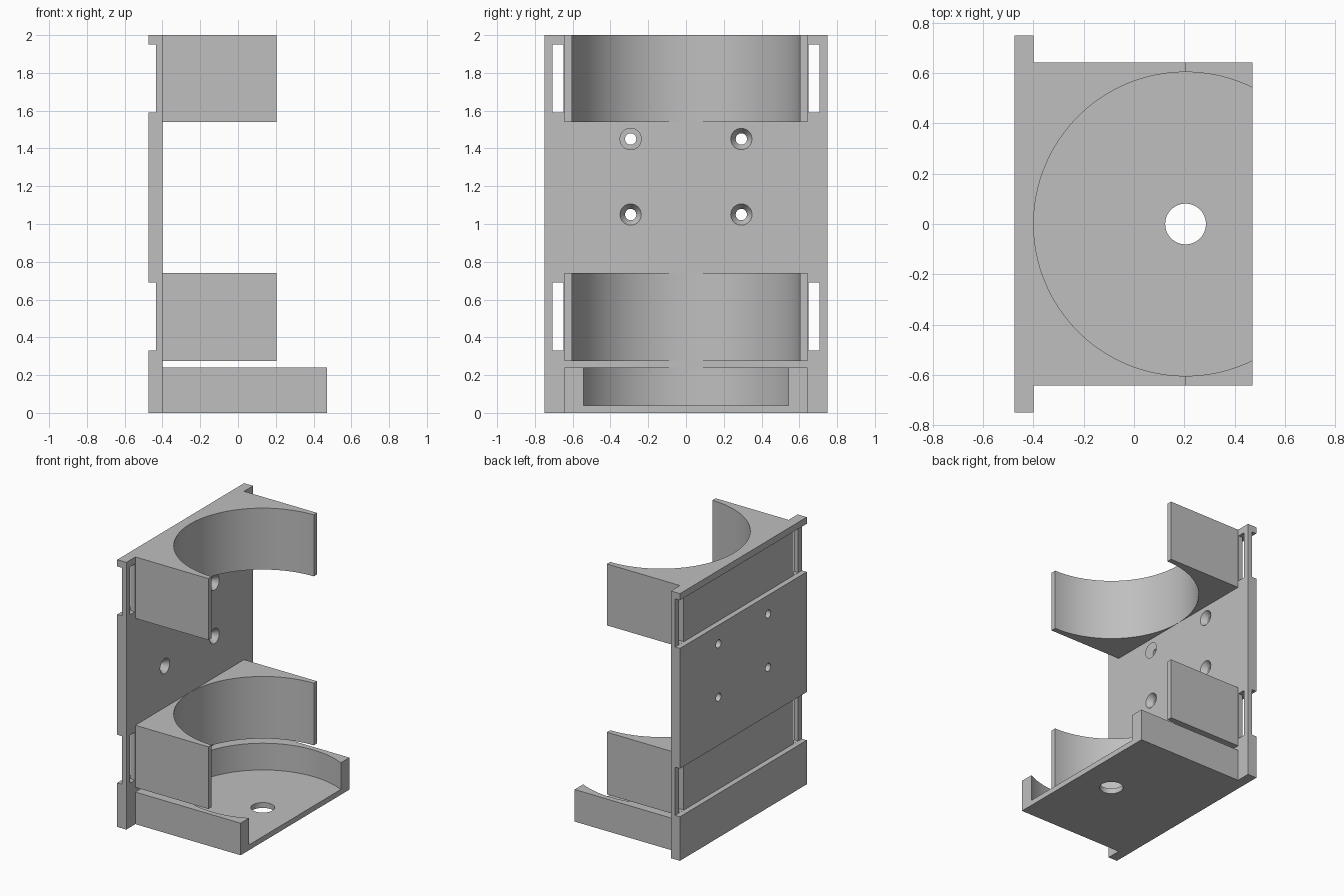
import bpy, bmesh, math
from mathutils import Matrix, Vector

cube = bpy.data.objects.get("Cube")
if cube:
    bpy.data.objects.remove(cube, do_unlink=True)

# Single plastic colour
grey = bpy.data.materials.new("grey plastic")
grey.use_nodes = True
colour = (0.52, 0.52, 0.52, 1)
grey.diffuse_color = colour
grey.node_tree.nodes["Principled BSDF"].inputs["Base Color"].default_value = colour

BACK, FACE, RECESS = -0.475, -0.40, -0.435   # plate planes along x
AXIS_X, BORE = 0.205, 0.604                  # cradle bore
HALF_W, PLATE_W = 0.643, 0.75
SLOTS = ((0.33, 0.69), (1.59, 1.95))


def finish(name, bm):
    bmesh.ops.recalc_face_normals(bm, faces=bm.faces)
    mesh = bpy.data.meshes.new(name)
    bm.to_mesh(mesh)
    bm.free()
    mesh.materials.append(grey)
    obj = bpy.data.objects.new(name, mesh)
    bpy.context.collection.objects.link(obj)
    return obj


def prism(name, points, direction):
    bm = bmesh.new()
    face = bm.faces.new([bm.verts.new(p) for p in points])
    ext = bmesh.ops.extrude_face_region(bm, geom=[face])
    verts = [v for v in ext["geom"] if isinstance(v, bmesh.types.BMVert)]
    bmesh.ops.translate(bm, verts=verts, vec=direction)
    return finish(name, bm)


def box(name, x0, x1, y0, y1, z0, z1):
    return prism(name, [(x0, y0, z0), (x1, y0, z0), (x1, y1, z0), (x0, y1, z0)],
                 (0, 0, z1 - z0))


def cone(name, start, end, r0, r1, sides):
    a, b = Vector(start), Vector(end)
    turn = (b - a).to_track_quat("Z", "Y").to_matrix().to_4x4()
    bm = bmesh.new()
    bmesh.ops.create_cone(bm, cap_ends=True, segments=sides, radius1=r0, radius2=r1,
                          depth=(b - a).length,
                          matrix=Matrix.Translation((a + b) / 2) @ turn)
    return finish(name, bm)


def cut(obj, cutter):
    cutter.hide_render = True
    mod = obj.modifiers.new("cut", "BOOLEAN")
    mod.operation, mod.solver, mod.object = "DIFFERENCE", "EXACT", cutter
    bpy.context.view_layer.objects.active = obj
    bpy.ops.object.modifier_apply(modifier=mod.name)
    bpy.data.objects.remove(cutter, do_unlink=True)


def smooth(obj):
    bpy.ops.object.select_all(action="DESELECT")
    obj.select_set(True)
    bpy.context.view_layer.objects.active = obj
    bpy.ops.object.shade_smooth_by_angle(angle=math.radians(25))


# Mounting plate: side profile with two strap recesses on its back
profile = [(BACK, 0)]
for low, high in SLOTS:
    profile += [(BACK, low), (RECESS, low), (RECESS, high), (BACK, high)]
profile += [(BACK, 2), (FACE, 2), (FACE, 0)]
plate = prism("mounting_plate", [(x, -PLATE_W, z) for x, z in profile],
              (0, 2 * PLATE_W, 0))

for side in (-1, 1):
    # Strap slots
    for low, high in SLOTS:
        y0, y1 = sorted((side * 0.648, side * 0.706))
        cut(plate, box("slot_cutter", -0.46, -0.3, y0, y1, low + 0.001, high - 0.001))
    # Countersunk screw holes
    for z in (1.05, 1.45):
        y = side * 0.293
        cut(plate, cone("hole_cutter", (-0.6, y, z), (-0.3, y, z), 0.03, 0.03, 32))
        cut(plate, cone("sink_cutter", (-0.44, y, z), (FACE + 0.01, y, z),
                        0.03, 0.063, 32))
smooth(plate)

# Two half-round cradles
for name, low, high in (("lower_cradle", 0.275, 0.74), ("upper_cradle", 1.54, 2.0)):
    cradle = box(name, FACE, AXIS_X, -HALF_W, HALF_W, low, high)
    cut(cradle, cone("bore_cutter", (AXIS_X, 0, low - 0.1), (AXIS_X, 0, high + 0.1),
                     BORE, BORE, 128))
    smooth(cradle)

# Base tray with round pocket and drain hole
tray = box("base_tray", FACE, 0.472, -HALF_W, HALF_W, 0, 0.24)
cut(tray, cone("pocket_cutter", (AXIS_X, 0, 0.04), (AXIS_X, 0, 0.5), BORE, BORE, 128))
cut(tray, cone("drain_cutter", (AXIS_X, 0, -0.1), (AXIS_X, 0, 0.2), 0.081, 0.081, 48))
smooth(tray)
